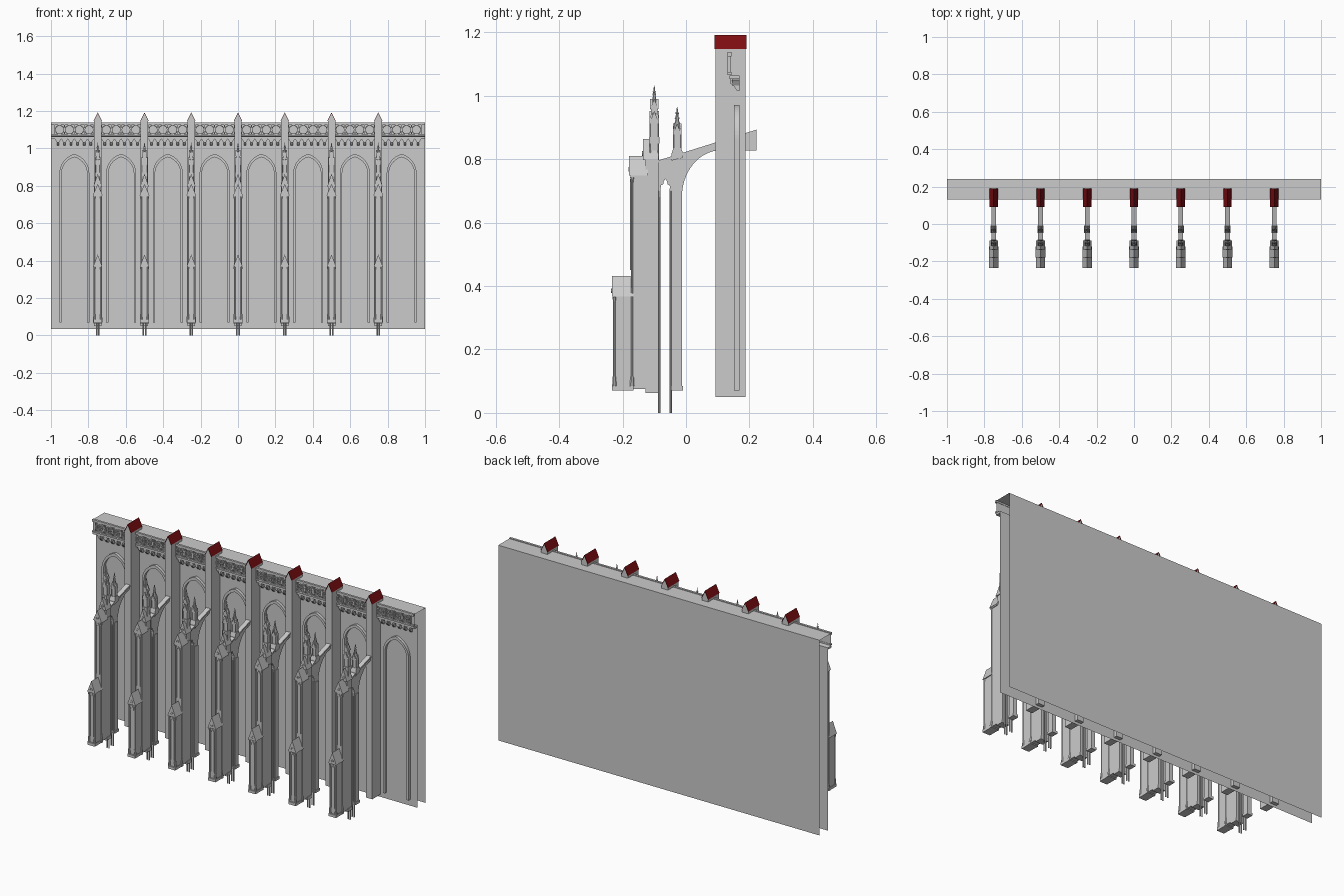
import bpy, bmesh, math
from mathutils import Vector, Matrix

if "Cube" in bpy.data.objects:
    bpy.data.objects.remove(bpy.data.objects["Cube"])

PIERS = [-0.75 + 0.25 * i for i in range(7)]
BAYS = [-0.875 + 0.25 * i for i in range(8)]

red = bpy.data.materials.new("red_roof")
red.diffuse_color = (0.2, 0.004, 0.006, 1)
red.use_nodes = True
red.node_tree.nodes["Principled BSDF"].inputs["Base Color"].default_value = red.diffuse_color


def prism(bm, pts, axis, a, b):
    """Extrude a 2D profile: axis 'x' takes (y, z) points, 'y' (x, z), 'z' (x, y)."""
    def at(p, t):
        return {'x': (t, *p), 'y': (p[0], t, p[1]), 'z': (*p, t)}[axis]
    n = len(pts)
    lo = [bm.verts.new(at(p, a)) for p in pts]
    hi = [bm.verts.new(at(p, b)) for p in pts]
    faces = [bm.faces.new(lo), bm.faces.new(hi[::-1])]
    for i in range(n):
        j = (i + 1) % n
        faces.append(bm.faces.new((lo[j], lo[i], hi[i], hi[j])))
    bmesh.ops.recalc_face_normals(bm, faces=faces)


def box(bm, x0, x1, y0, y1, z0, z1):
    prism(bm, [(x0, y0), (x1, y0), (x1, y1), (x0, y1)], 'z', z0, z1)


def ring(bm, outer, inner, a, b):
    """Closed frame between two loops of (x, z) points, extruded along y."""
    n = len(outer)
    v = [[bm.verts.new((p[0], y, p[1])) for p in loop]
         for loop, y in ((outer, a), (outer, b), (inner, b), (inner, a))]
    faces = []
    for i in range(n):
        j = (i + 1) % n
        for k in range(4):
            m = (k + 1) % 4
            faces.append(bm.faces.new((v[k][i], v[k][j], v[m][j], v[m][i])))
    bmesh.ops.recalc_face_normals(bm, faces=faces)


def cone(bm, x, y, z0, z1, r0, r1, seg=8):
    bmesh.ops.create_cone(bm, cap_ends=True, segments=seg, radius1=r0, radius2=r1, depth=z1 - z0,
                          matrix=Matrix.Translation((x, y, (z0 + z1) / 2)) @ Matrix.Rotation(math.pi / seg, 4, 'Z'))


def arch(hw, base, spring, apex, n=8):
    """Pointed arch outline from the bottom right, over the apex, to the bottom left."""
    h = apex - spring
    r = (hw * hw + h * h) / (2 * hw)
    end = math.atan2(h, r - hw)
    right = [(hw - r + r * math.cos(end * i / n), spring + r * math.sin(end * i / n)) for i in range(n + 1)]
    return [(hw, base)] + right + [(-x, z) for x, z in right[-2::-1]] + [(-hw, base)]


def circle(x, z, r, n, turn=0.0):
    return [(x + r * math.cos(turn + 2 * math.pi * i / n), z + r * math.sin(turn + 2 * math.pi * i / n)) for i in range(n)]


def gable(w, z0, z1):
    return [(-w, z0), (w, z0), (0, z1)]


def finish(bm, name, xs=(0,), mat=None):
    me = bpy.data.meshes.new(name)
    bm.to_mesh(me)
    bm.free()
    if mat:
        me.materials.append(mat)
    for x in xs:
        ob = bpy.data.objects.new(name, me)
        ob.location.x = x
        bpy.context.collection.objects.link(ob)


# wall shell, open at the ends and underneath
bm = bmesh.new()
path = [(0.168, 0.035), (0.168, 1.062), (0.141, 1.066), (0.141, 1.133), (0.24, 1.133), (0.24, 0.035)]
v = [[bm.verts.new((x, *p)) for p in path] for x in (-1, 1)]
for i in range(len(path) - 1):
    bm.faces.new((v[0][i], v[1][i], v[1][i + 1], v[0][i + 1]))
finish(bm, "wall_shell")

# blind arch mouldings, one per bay
bm = bmesh.new()
prism(bm, arch(0.08, 0.07, 0.865, 0.97, 12) + arch(0.068, 0.07, 0.865, 0.953, 12)[::-1], 'y', 0.152, 0.168)
finish(bm, "wall_arch", BAYS)

# cornice rails
bm = bmesh.new()
for y, z0, z1 in ((0.131, 1.124, 1.137), (0.131, 1.066, 1.074), (0.137, 1.052, 1.063)):
    box(bm, -1, 1, y, 0.168 if z1 < 1.07 else 0.143, z0, z1)
finish(bm, "cornice_rails")

# foiled parapet panels
bm = bmesh.new()
for i in range(4):
    x = -0.0788 + 0.0525 * i
    ring(bm, circle(x, 1.099, 0.026, 16), circle(x, 1.099, 0.021, 16), 0.132, 0.141)
    for k in range(4):
        a = math.pi / 4 + k * math.pi / 2
        cx, cz = x + 0.01 * math.cos(a), 1.099 + 0.01 * math.sin(a)
        ring(bm, circle(cx, cz, 0.010, 8), circle(cx, cz, 0.007, 8), 0.134, 0.141)
    for s in (-1, 1):
        xb = x + s * 0.02625
        box(bm, xb - 0.002, xb + 0.002, 0.131, 0.141, 1.074, 1.124)
finish(bm, "parapet_tracery", BAYS)

# hanging corbels with small arches between them
bm = bmesh.new()
for i in range(6):
    x = -0.0875 + 0.035 * i
    prism(bm, [(0.141, 1.055), (0.168, 1.055), (0.168, 1.015), (0.16, 1.017), (0.147, 1.035), (0.141, 1.037)],
          'x', x - 0.006, x + 0.006)
    prism(bm, [(x - 0.0175, 1.055), (x - 0.0175, 1.05), (x - 0.014, 1.045), (x - 0.006, 1.032),
               (x + 0.006, 1.032), (x + 0.014, 1.045), (x + 0.0175, 1.05), (x + 0.0175, 1.055)], 'y', 0.145, 0.168)
finish(bm, "cornice_corbels", BAYS)

# wall piers with pointed heads
bm = bmesh.new()
prism(bm, [(-0.02, 0.05), (0.02, 0.05), (0.02, 1.147), (0, 1.188), (-0.02, 1.147)], 'y', 0.093, 0.188)
finish(bm, "wall_pier", PIERS)

# red pier roofs
bm = bmesh.new()
prism(bm, [(-0.022, 1.147), (-0.0195, 1.147), (0, 1.187), (0.0195, 1.147), (0.022, 1.147), (0, 1.192)],
      'y', 0.09, 0.19)
finish(bm, "pier_roof", PIERS, red)

# flying arch with trefoil opening below its springing
bm = bmesh.new()
arc = [(0.11 + 0.123 * math.cos(a), 0.68 + 0.148 * math.sin(a))
       for a in [math.pi / 2 + math.pi / 2 * i / 14 for i in range(15)]]
foil = [(-0.049, 0.68), (-0.049, 0.705), (-0.052, 0.718), (-0.058, 0.72), (-0.06, 0.73), (-0.065, 0.738),
        (-0.07, 0.73), (-0.072, 0.72), (-0.078, 0.718), (-0.081, 0.705), (-0.081, 0.68), (-0.087, 0.68)]
prism(bm, [(-0.087, 0.787), (0.222, 0.884), (0.222, 0.828)] + arc + foil, 'x', -0.009, 0.009)
prism(bm, [(-0.087, 0.787), (0.222, 0.884), (0.222, 0.893), (-0.087, 0.796)], 'x', -0.013, 0.013)
finish(bm, "flying_arch", PIERS)

# inner column and slender legs
bm = bmesh.new()
box(bm, -0.012, 0.012, -0.045, -0.013, 0.08, 0.69)
box(bm, -0.016, 0.016, -0.048, -0.009, 0.07, 0.084)
for y in (-0.084, -0.048):
    for x in (-0.006, 0.006):
        cone(bm, x, y, 0, 0.7, 0.0038, 0.0038)
    box(bm, -0.01, 0.01, y - 0.004, y + 0.004, 0.7, 0.707)
finish(bm, "inner_column", PIERS)

# stepped buttress body: (half width, y front, y back, z bottom, z eaves, z ridge)
bm = bmesh.new()
for w, y0, y1, z0, ze, zr in ((0.02, -0.226, -0.165, 0.075, 0.37, 0.432),
                              (0.02, -0.172, -0.087, 0.075, 0.75, 0.75),
                              (0.021, -0.172, -0.12, 0.745, 0.752, 0.81),
                              (0.018, -0.128, -0.087, 0.745, 0.80, 0.863)):
    if zr > ze:
        prism(bm, [(-w, z0), (w, z0), (w, ze), (0, zr - 0.004), (-w, ze)], 'y', y0, y1)
        prism(bm, gable(w + 0.005, ze - 0.003, zr), 'y', y0 - 0.008, y1)
    else:
        box(bm, -w, w, y0, y1, z0, ze)
box(bm, -0.023, 0.023, -0.234, -0.165, 0.07, 0.085)
box(bm, -0.025, 0.025, -0.178, -0.165, 0.07, 0.085)
box(bm, -0.023, 0.023, -0.128, -0.087, 0.063, 0.08)
box(bm, -0.024, 0.024, -0.175, -0.12, 0.742, 0.75)
finish(bm, "buttress_body", PIERS)

# corner shafts and blind arches on the buttress fronts
bm = bmesh.new()
for y, top in ((-0.226, 0.366), (-0.17, 0.743)):
    for x in (-0.018, 0.018):
        cone(bm, x, y, 0.08, top, 0.0042, 0.0042)
        cone(bm, x, y, 0.085, 0.115, 0.0075, 0.0055)
        cone(bm, x, y, top - 0.02, top, 0.004, 0.0065)
for y, base, spring, apex in ((-0.226, 0.12, 0.335, 0.362), (-0.172, 0.45, 0.71, 0.738)):
    prism(bm, arch(0.0125, base, spring, apex, 5) + arch(0.0095, base, spring, apex - 0.006, 5)[::-1],
          'y', y - 0.004, y)
for y, z in ((-0.236, 0.385), (-0.182, 0.768), (-0.138, 0.818)):
    ring(bm, circle(0, z, 0.008, 10), circle(0, z, 0.005, 10), y, y + 0.004)
finish(bm, "buttress_shafts", PIERS)


def pinnacle(name, y, r, z0, zs, top):
    """Square shaft with crossed gablets, a crocketed spire and a finial."""
    bm = bmesh.new()
    box(bm, -r, r, y - r, y + r, z0, zs)
    for x in (-r, r):
        for yy in (y - r, y + r):
            cone(bm, x, yy, z0, zs - 0.005, 0.003, 0.003, 6)
            cone(bm, x, yy, zs - 0.005, zs + 0.02, 0.0035, 0, 4)
    g = r + 0.003
    h = 2.6 * r
    prism(bm, gable(g, zs - 0.008, zs + h), 'y', y - g, y + g)
    prism(bm, [(y + a, b) for a, b in gable(g, zs - 0.008, zs + h)], 'x', -g, g)
    cone(bm, 0, y, zs, top - 0.006, r * 1.15, 0.0015)
    for t in (0.35, 0.55, 0.75):
        z = zs + (top - zs) * t
        d = r * 1.1 * (1 - t) + 0.001
        for dx, dy in ((d, 0), (-d, 0), (0, d), (0, -d)):
            cone(bm, dx, y + dy, z - 0.003, z + 0.003, 0.0022, 0.001, 4)
    for z, k in ((top - 0.02, 0.006), (top - 0.008, 0.003)):
        cone(bm, 0, y, z - 0.004, z, 0.001, k)
        cone(bm, 0, y, z, z + 0.004, k, 0.001)
    cone(bm, 0, y, top - 0.01, top, 0.002, 0.0008)
    finish(bm, name, PIERS)


pinnacle("outer_pinnacle", -0.1, 0.0125, 0.79, 0.92, 1.032)
pinnacle("inner_pinnacle", -0.028, 0.0105, 0.80, 0.885, 0.965)

# pinnacle pedestals and upper stage
bm = bmesh.new()
box(bm, -0.015, 0.015, -0.117, -0.083, 0.85, 0.87)
box(bm, -0.014, 0.014, -0.114, -0.086, 0.917, 0.922)
box(bm, -0.01, 0.01, -0.11, -0.09, 0.92, 0.965)
for pts in (gable(0.013, 0.958, 0.99),):
    prism(bm, pts, 'y', -0.113, -0.087)
    prism(bm, [(-0.1 + a, b) for a, b in pts], 'x', -0.013, 0.013)
prism(bm, [(-0.046, 0.795), (-0.01, 0.805), (-0.01, 0.822), (-0.016, 0.835), (-0.04, 0.835), (-0.046, 0.815)],
      'x', -0.015, 0.015)
finish(bm, "pinnacle_pedestals", PIERS)
